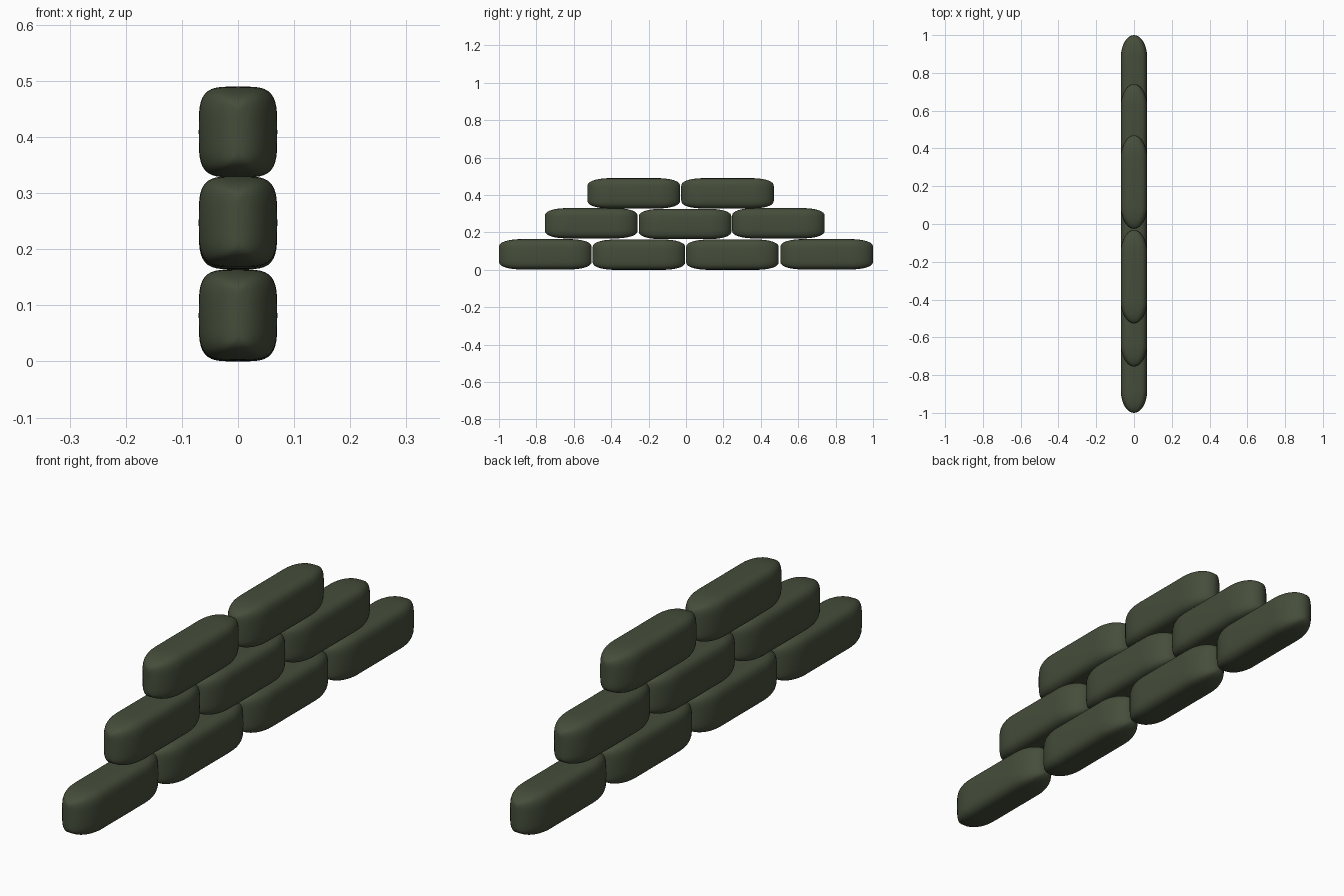
import bpy, bmesh
from math import sin, cos, pi, copysign

if "Cube" in bpy.data.objects:
    bpy.data.objects.remove(bpy.data.objects["Cube"])

W, H, L = 0.07, 0.081, 0.2475      # half width, half height, half length
H_END, CAP = 0.038, 0.12           # half height at the tip, length of rounded end
STEPS, SIDES = 10, 40

mat = bpy.data.materials.new("olive_canvas")
mat.diffuse_color = (0.06, 0.075, 0.043, 1)
mat.use_nodes = True
mat.node_tree.nodes["Principled BSDF"].inputs["Base Color"].default_value = mat.diffuse_color


def spow(v, e):
    return copysign(abs(v) ** e, v)


def bag_mesh():
    # stations along the bag: (y, half width, half height)
    end = []
    for i in range(STEPS + 1):
        a = pi / 2 * i / STEPS
        c = max(cos(a), 0.0)
        c = 0.0 if i == STEPS else c
        end.append((L - CAP + CAP * sin(a), W * c, H_END + (H - H_END) * c ** 0.8))
    stations = [(-y, w, h) for y, w, h in reversed(end)] + [(0, W, H)] + end

    # loft rounded-square rings, closing each tip into a vertical ridge
    bm = bmesh.new()
    rings = []
    for y, w, h in stations:
        ring = []
        for k in range(SIDES):
            t = 2 * pi * k / SIDES
            ring.append(bm.verts.new((w * spow(cos(t), 0.5), y, h * spow(sin(t), 0.5))))
        rings.append(ring)
    for r, s in zip(rings, rings[1:]):
        for k in range(SIDES):
            n = (k + 1) % SIDES
            bm.faces.new((r[k], r[n], s[n], s[k]))
    bmesh.ops.remove_doubles(bm, verts=bm.verts, dist=1e-5)
    bmesh.ops.recalc_face_normals(bm, faces=bm.faces)
    for f in bm.faces:
        f.smooth = True
    me = bpy.data.meshes.new("sandbag")
    bm.to_mesh(me)
    bm.free()
    me.materials.append(mat)
    return me


# three staggered courses of bags: (y, z) of each centre
courses = {
    "bottom": [(-0.7525, 0.083), (-0.252, 0.081), (0.248, 0.081), (0.7525, 0.083)],
    "middle": [(-0.507, 0.249), (-0.005, 0.245), (0.494, 0.249)],
    "top": [(-0.279, 0.409), (0.222, 0.409)],
}
mesh = bag_mesh()
for course, spots in courses.items():
    for i, (y, z) in enumerate(spots):
        ob = bpy.data.objects.new(f"{course}_sandbag_{i + 1}", mesh)
        ob.location = (0, y, z)
        bpy.context.collection.objects.link(ob)
